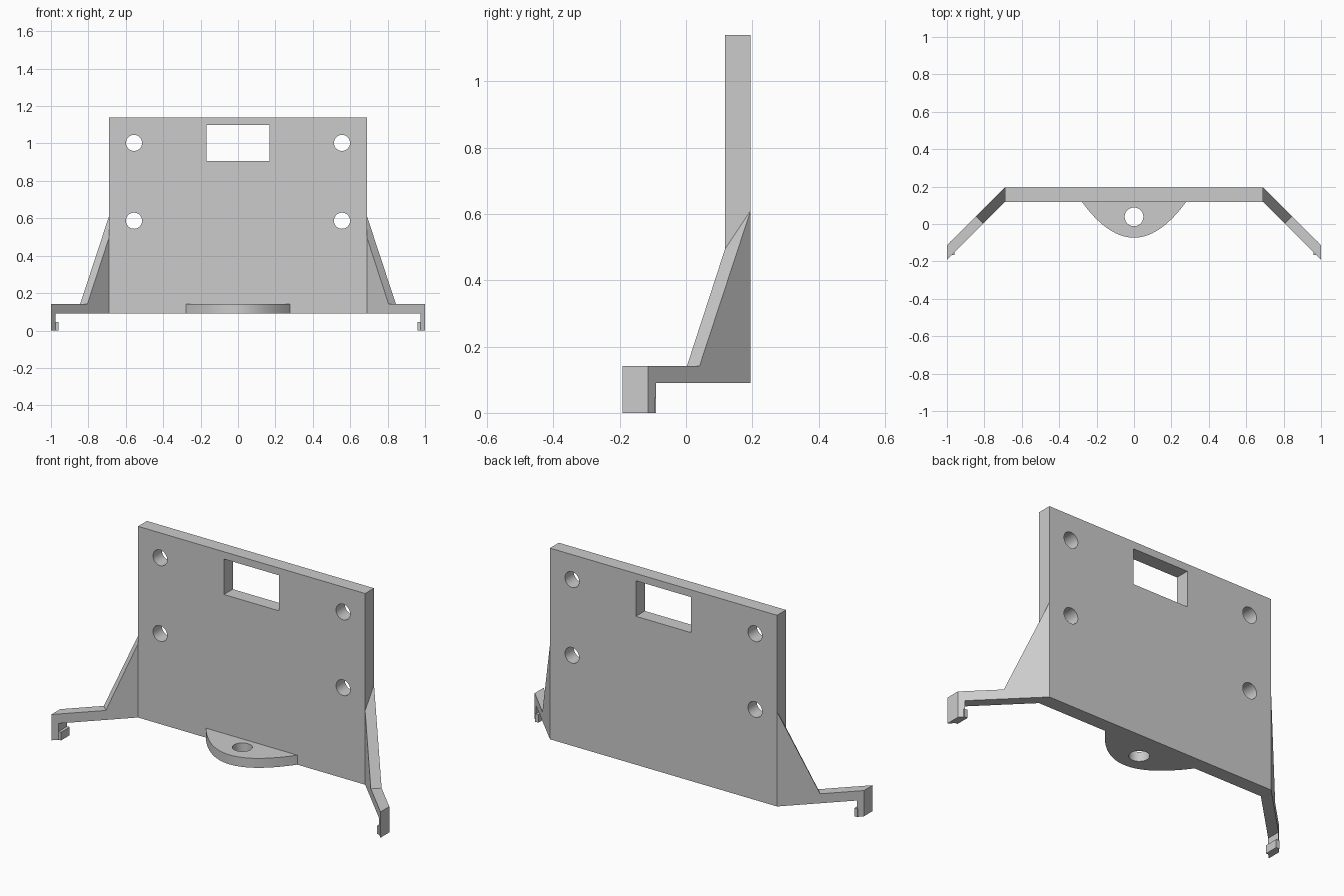
import bpy, bmesh, math
from mathutils import Vector

if "Cube" in bpy.data.objects:
    bpy.data.objects.remove(bpy.data.objects["Cube"], do_unlink=True)

grey = bpy.data.materials.new("plain_grey")
grey.use_nodes = True
grey.diffuse_color = (0.6, 0.6, 0.6, 1)
grey.node_tree.nodes["Principled BSDF"].inputs["Base Color"].default_value = (0.6, 0.6, 0.6, 1)

FRONT, BACK = 0.118, 0.195      # plate faces in y
HALF, BASE, LEDGE = 0.69, 0.09, 0.142


def loft(name, ring_a, ring_b):
    """Solid between two matching outlines."""
    bm = bmesh.new()
    a = [bm.verts.new(p) for p in ring_a]
    b = [bm.verts.new(p) for p in ring_b]
    bm.faces.new(a)
    bm.faces.new(b[::-1])
    for i in range(len(a)):
        j = (i + 1) % len(a)
        bm.faces.new((a[i], b[i], b[j], a[j]))
    bmesh.ops.recalc_face_normals(bm, faces=bm.faces)
    mesh = bpy.data.meshes.new(name)
    bm.to_mesh(mesh)
    bm.free()
    mesh.materials.append(grey)
    obj = bpy.data.objects.new(name, mesh)
    bpy.context.collection.objects.link(obj)
    return obj


def box(name, x0, x1, y0, y1, z0, z1):
    outline = [(x0, z0), (x1, z0), (x1, z1), (x0, z1)]
    return loft(name, [(x, y0, z) for x, z in outline], [(x, y1, z) for x, z in outline])


def cylinder(name, centre, axis, radius, depth=0.3, sides=40):
    """Round cutter along the given axis."""
    c, n = Vector(centre), Vector(axis)
    u = Vector((1, 0, 0))
    v = n.cross(u)
    ring = [c + radius * (math.cos(t) * u + math.sin(t) * v)
            for t in (math.tau * i / sides for i in range(sides))]
    return loft(name, [p - n * depth / 2 for p in ring], [p + n * depth / 2 for p in ring])


def select(obj):
    bpy.ops.object.select_all(action="DESELECT")
    obj.select_set(True)
    bpy.context.view_layer.objects.active = obj


def cut(obj, cutters):
    for cutter in cutters:
        cutter.hide_render = True
        mod = obj.modifiers.new("cut", "BOOLEAN")
        mod.operation = "DIFFERENCE"
        mod.solver = "EXACT"
        mod.object = cutter
        select(obj)
        bpy.ops.object.modifier_apply(modifier=mod.name)
        bpy.data.objects.remove(cutter, do_unlink=True)
    select(obj)
    bpy.ops.object.shade_smooth_by_angle(angle=math.radians(30))


# Upright plate with a window and four screw holes
plate = box("back_plate", -HALF, HALF, FRONT, BACK, BASE, 1.14)
mid = (FRONT + BACK) / 2
cutters = [box("window_cutter", -0.168, 0.168, 0, 0.3, 0.905, 1.10)]
cutters += [cylinder("hole_cutter", (x, mid, z), (0, 1, 0), 0.043)
            for x in (-0.556, 0.556) for z in (0.587, 1.003)]
cut(plate, cutters)

# Curved mounting tab at the bottom front
steps = 40
curve = [(0.278 * t, -0.073 + (FRONT + 0.073) * t * t)
         for t in (2 * i / steps - 1 for i in range(steps + 1))]
tab = loft("mounting_tab", [(x, y, BASE) for x, y in curve], [(x, y, LEDGE) for x, y in curve])
cut(tab, [cylinder("tab_hole_cutter", (0, 0.038, 0.1), (0, 0, 1), 0.05)])


# Angled arms, each with a sloping gusset, a hooked end and a small lip
def arm_ring(side, y_start, brace_x, brace_z):
    outline = [(HALF, BASE), (HALF, brace_z), (brace_x, LEDGE), (1, LEDGE),
               (1, 0), (0.975, 0), (0.975, BASE)]
    return [(side * x, y_start - (x - HALF), z) for x, z in outline]


for side, label in ((1, "left"), (-1, "right")):
    loft(label + "_arm",
         arm_ring(side, FRONT, 0.805, 0.495),
         arm_ring(side, BACK, 0.844, 0.61))
    box(label + "_hook_lip", side * 0.96, side * 0.98, -0.165, -0.09, 0, 0.045)
